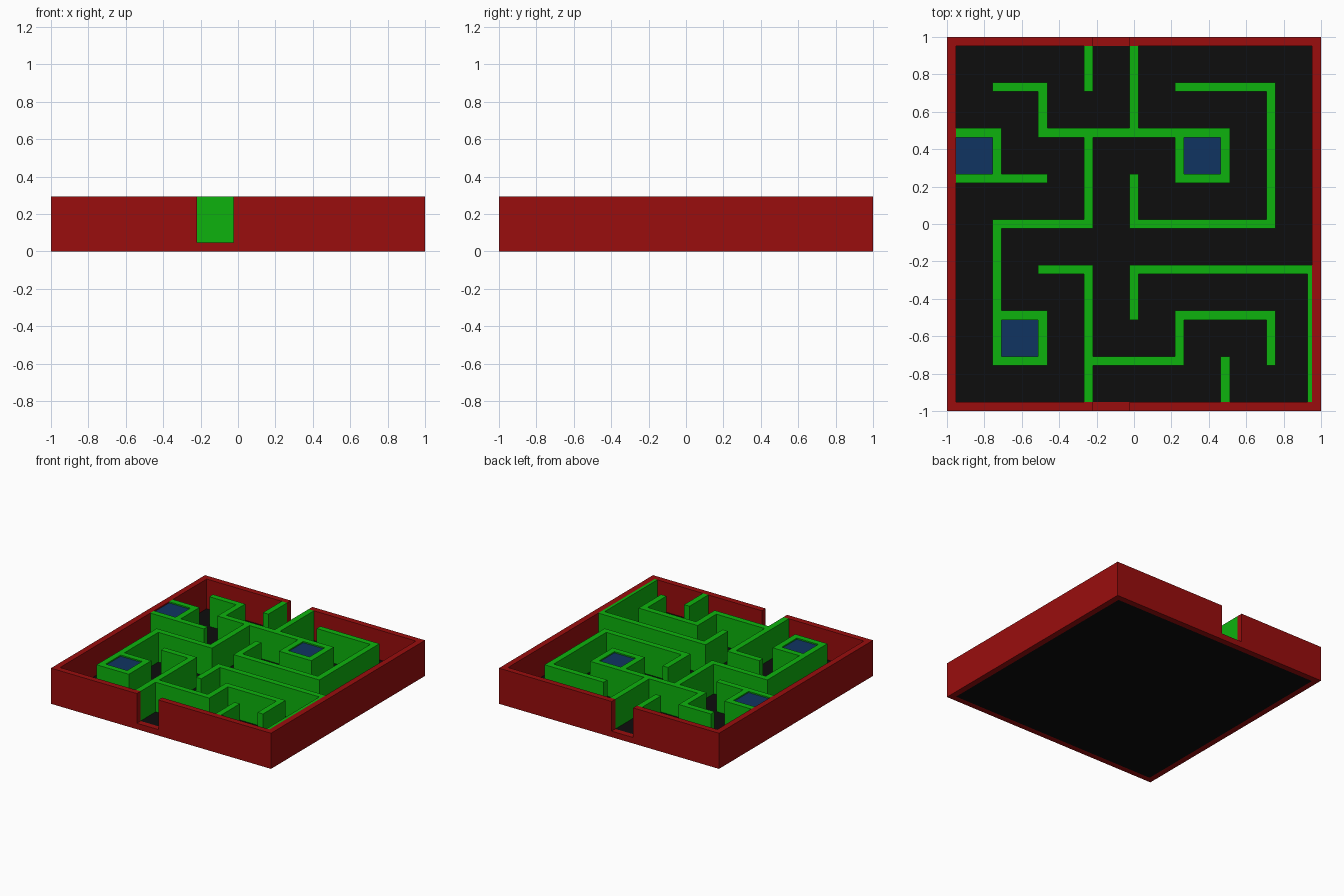
import bpy
import bmesh

if "Cube" in bpy.data.objects:
    bpy.data.objects.remove(bpy.data.objects["Cube"], do_unlink=True)

N = 41              # plan is 41 x 41 units: one-unit walls, four-unit passages
U = 2 / N           # one unit
TOP = 6 * U         # wall height
FLOOR = U           # floor thickness
INNER = 1 - U       # inside face of the rim


def material(name, rgb):
    m = bpy.data.materials.new(name)
    m.use_nodes = True
    m.diffuse_color = (*rgb, 1)
    m.node_tree.nodes["Principled BSDF"].inputs["Base Color"].default_value = (*rgb, 1)
    return m


RED = material("dark red", (0.32, 0.004, 0.004))
GREEN = material("bright green", (0.004, 0.45, 0.004))
BLUE = material("navy blue", (0.005, 0.034, 0.12))
BLACK = material("near black", (0.004, 0.004, 0.004))


def finish(name, bm, mat):
    bmesh.ops.recalc_face_normals(bm, faces=bm.faces)
    me = bpy.data.meshes.new(name)
    bm.to_mesh(me)
    bm.free()
    me.materials.append(mat)
    ob = bpy.data.objects.new(name, me)
    bpy.context.collection.objects.link(ob)
    return ob


def box(name, lo, hi, mat):
    bm = bmesh.new()
    bmesh.ops.create_cube(bm, size=1)
    for v in bm.verts:
        v.co = [(a + b) / 2 + c * (b - a) for a, b, c in zip(lo, hi, v.co)]
    return finish(name, bm, mat)


def extrude_plan(name, keep, z0, z1, mat):
    """Extrude the plan squares for which keep(i, j) is true."""
    bm = bmesh.new()
    bmesh.ops.create_grid(bm, x_segments=N, y_segments=N, size=1)
    drop = []
    for f in bm.faces:
        c = f.calc_center_median()
        if not keep(int((c.x + 1) / U), int((c.y + 1) / U)):
            drop.append(f)
    bmesh.ops.delete(bm, geom=drop, context='FACES')
    for v in bm.verts:
        v.co.z = z0
    ext = bmesh.ops.extrude_face_region(bm, geom=bm.faces[:], use_keep_orig=True)
    for g in ext["geom"]:
        if isinstance(g, bmesh.types.BMVert):
            g.co.z = z1
    bmesh.ops.recalc_face_normals(bm, faces=bm.faces)
    bmesh.ops.dissolve_limit(bm, angle_limit=0.01, verts=bm.verts, edges=bm.edges)
    return finish(name, bm, mat)


# Floor slab inside the rim
box("floor", (-INNER, -INNER, 0), (INNER, INNER, FLOOR), BLACK)

# Outer rim, with an entrance in front and an exit behind
rim = extrude_plan("outer_rim", lambda i, j: i in (0, N - 1) or j in (0, N - 1), 0, TOP, RED)
cutter = box("gate_cutter", (-1 + 16 * U, -1.5, U), (-1 + 20 * U, 1.5, 1), RED)
cutter.hide_render = True
mod = rim.modifiers.new("gates", 'BOOLEAN')
mod.operation = 'DIFFERENCE'
mod.solver = 'EXACT'
mod.object = cutter
bpy.context.view_layer.objects.active = rim
bpy.ops.object.modifier_apply(modifier=mod.name)
bpy.data.objects.remove(cutter, do_unlink=True)

# Maze walls as paths over lattice points (0..8 each way)
PATHS = [
    [(1, 7), (2, 7), (2, 6), (6, 6), (6, 5), (5, 5), (5, 6)],
    [(3, 7), (3, 8)],
    [(4, 8), (4, 6)],
    [(5, 7), (7, 7), (7, 4), (4, 4), (4, 5)],
    [(3, 6), (3, 4), (1, 4), (1, 1), (2, 1), (2, 2), (1, 2)],
    [(0, 6), (1, 6), (1, 5)],
    [(0, 5), (2, 5)],
    [(2, 3), (3, 3), (3, 0)],
    [(3, 1), (5, 1), (5, 2), (7, 2), (7, 1)],
    [(8, 3), (4, 3), (4, 2)],
    [(6, 1), (6, 0)],
]
cells = set()
for path in PATHS:
    for (ax, ay), (bx, by) in zip(path, path[1:]):
        for i in range(5 * min(ax, bx), 5 * max(ax, bx) + 1):
            for j in range(5 * min(ay, by), 5 * max(ay, by) + 1):
                if 0 < i < N - 1 and 0 < j < N - 1:
                    cells.add((i, j))
extrude_plan("maze_walls", lambda i, j: (i, j) in cells, FLOOR, TOP, GREEN)

# Thin wall lining the right-hand rim
box("side_lining", (INNER - U / 2, -INNER, FLOOR), (INNER, -1 + 15 * U, TOP), GREEN)

# Blue blocks filling the closed cells, just below the wall tops
for name, cx, cy in (("left_block", 0, 5), ("front_block", 1, 1), ("back_block", 5, 5)):
    x, y = -1 + (5 * cx + 1) * U, -1 + (5 * cy + 1) * U
    box(name, (x, y, FLOOR), (x + 4 * U, y + 4 * U, TOP - 0.01), BLUE)
